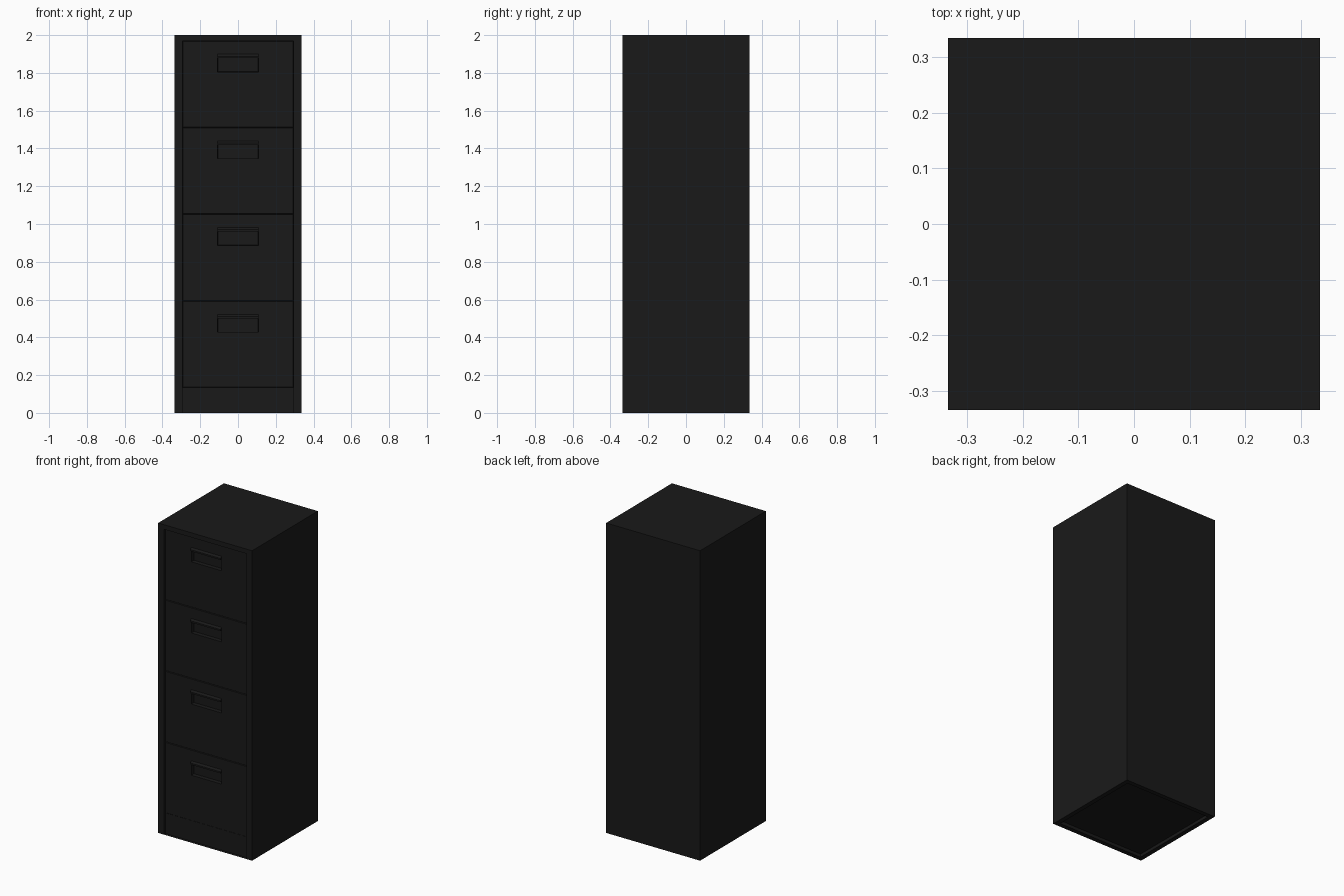
import bpy, bmesh

if "Cube" in bpy.data.objects:
    bpy.data.objects.remove(bpy.data.objects["Cube"])

W, H = 0.335, 2.0            # half width / depth, height
IN, TOP, KICK = 0.294, 1.97, 0.134   # front opening
FACE, BACK = -0.322, -0.312  # drawer front plane, seam plane

black = bpy.data.materials.new("black_paint")
black.diffuse_color = (0.01, 0.01, 0.01, 1)
black.use_nodes = True
black.node_tree.nodes["Principled BSDF"].inputs["Base Color"].default_value = black.diffuse_color


def make(name, bm):
    bmesh.ops.remove_doubles(bm, verts=bm.verts, dist=1e-5)
    me = bpy.data.meshes.new(name)
    bm.to_mesh(me)
    bm.free()
    me.materials.append(black)
    ob = bpy.data.objects.new(name, me)
    bpy.context.collection.objects.link(ob)
    return ob


def quad(bm, *pts):
    return bm.faces.new([bm.verts.new(p) for p in pts])


def front(bm, x0, x1, z0, z1, y):
    return quad(bm, (x0, y, z0), (x1, y, z0), (x1, y, z1), (x0, y, z1))


def box(bm, x0, x1, y0, y1, z0, z1):
    vs = bmesh.ops.create_cube(bm, size=1)["verts"]
    for v in vs:
        v.co = (x0 if v.co.x < 0 else x1, y0 if v.co.y < 0 else y1, z0 if v.co.z < 0 else z1)


# Cabinet shell: outer sheet, front frame with return edges, recessed underside
bm = bmesh.new()
box(bm, -W, W, -W, W, 0, H)
bm.normal_update()
bottom = [f for f in bm.faces if f.normal.z < -0.9]
face = [f for f in bm.faces if f.normal.y < -0.9]
bmesh.ops.inset_region(bm, faces=bottom, thickness=W - IN)
bmesh.ops.inset_region(bm, faces=bottom, thickness=0.0005, depth=-0.02)
bmesh.ops.delete(bm, geom=face, context='FACES_ONLY')
front(bm, -W, -IN, 0, H, -W)
front(bm, IN, W, 0, H, -W)
front(bm, -IN, IN, TOP, H, -W)
quad(bm, (-IN, -W, 0), (-IN, BACK, 0), (-IN, BACK, TOP), (-IN, -W, TOP))
quad(bm, (IN, BACK, 0), (IN, -W, 0), (IN, -W, TOP), (IN, BACK, TOP))
quad(bm, (-IN, -W, TOP), (-IN, BACK, TOP), (IN, BACK, TOP), (IN, -W, TOP))
make("cabinet_shell", bm)

# Kick plate below the drawers
bm = bmesh.new()
front(bm, -IN, IN, 0, KICK, -0.318)
make("kick_plate", bm)

# Four drawers, each with a recessed pocket and a pull lip
pitch = (TOP - KICK) / 4
for i in range(4):
    z0 = KICK + i * pitch
    z1 = z0 + pitch
    bm = bmesh.new()
    g = 0.003
    xs = [-IN + g, -0.108, 0.108, IN - g]
    zs = [z0 + g, z1 - 0.165, z1 - 0.08, z1 - g]
    for a in range(3):
        for b in range(3):
            f = front(bm, xs[a], xs[a + 1], zs[b], zs[b + 1], FACE)
            if a == b == 1:
                pocket = f
    bmesh.ops.remove_doubles(bm, verts=bm.verts, dist=1e-5)
    pocket = min(bm.faces, key=lambda f: abs(f.calc_center_median().x)
                 + abs(f.calc_center_median().z - (zs[1] + zs[2]) / 2))
    # press the finger pocket inward
    bm.normal_update()
    bmesh.ops.inset_region(bm, faces=[pocket], thickness=0.002, depth=-0.025)
    # turn the drawer edges back to the seam
    rim = [e for e in bm.edges if e.is_boundary]
    new = bmesh.ops.extrude_edge_only(bm, edges=rim)["geom"]
    for v in [v for v in new if isinstance(v, bmesh.types.BMVert)]:
        v.co.y = BACK
        v.co.x = IN if v.co.x > IN - 0.01 else -IN if v.co.x < -IN + 0.01 else v.co.x
        v.co.z = z1 if v.co.z > z1 - 0.01 else z0 if v.co.z < z0 + 0.01 else v.co.z
    make(f"drawer_{i + 1}", bm)

    # sloping pull lip across the top of the pocket
    bm = bmesh.new()
    box(bm, -0.108, 0.108, -0.332, FACE + 0.001, zs[2] - 0.012, zs[2] + 0.01)
    for v in bm.verts:
        if v.co.y < -0.33 and v.co.z > zs[2]:
            v.co.z = zs[2] - 0.002
    make(f"drawer_pull_{i + 1}", bm)
